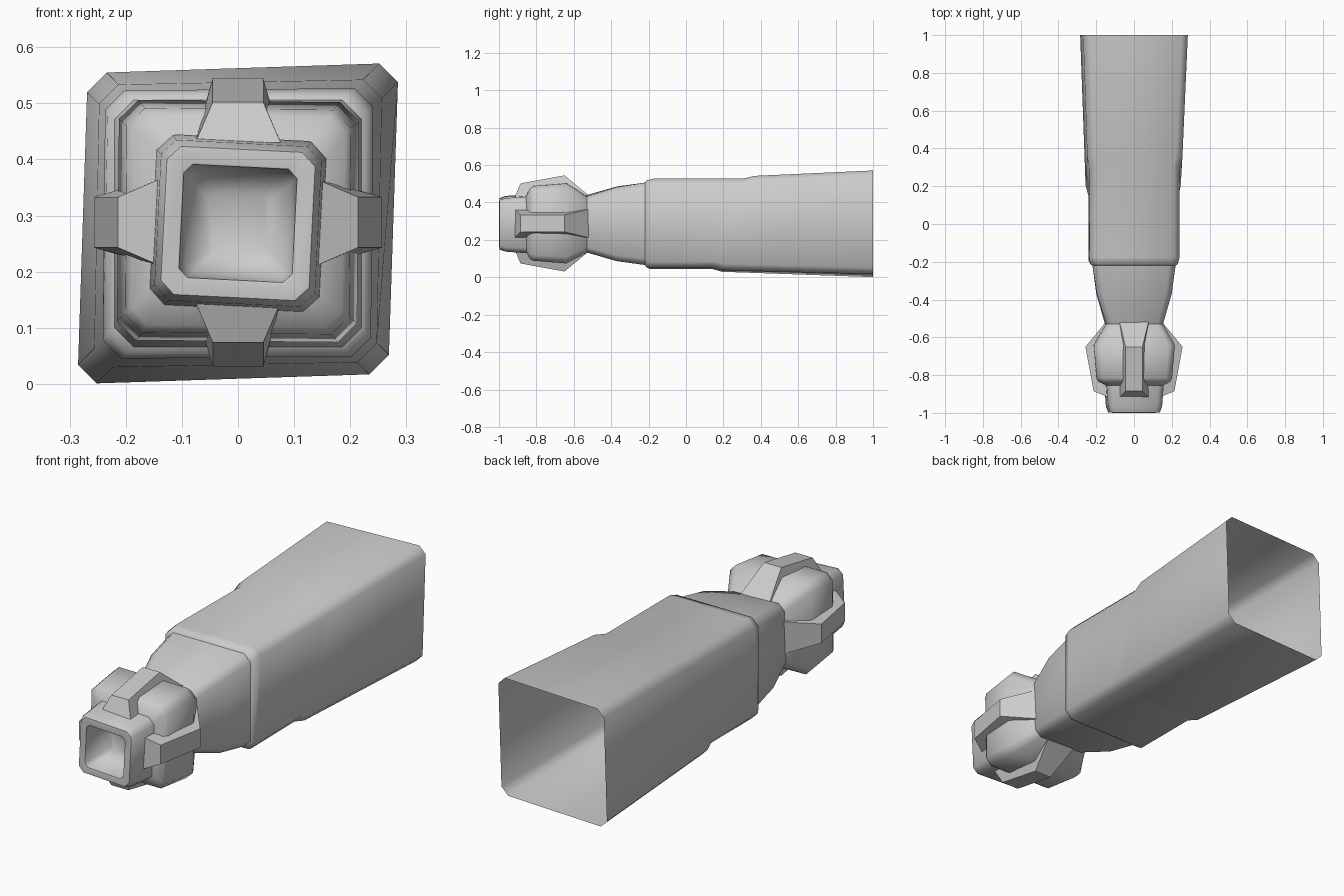
import bpy, bmesh, math
from mathutils import Matrix

if "Cube" in bpy.data.objects:
    bpy.data.objects.remove(bpy.data.objects["Cube"])

CZ = 0.286  # height of the long axis


def section(y, h, c, a=0.0, b=0.0, z=CZ, tilt=0.0):
    """Chamfered square of half size h, skewed by a (x by z) and b (z by x), leaned by tilt."""
    d = h - c
    pts = [(d, -h), (h, -d), (h, d), (d, h), (-d, h), (-h, d), (-h, -d), (-d, -h)]
    return [(x + a * v, y + tilt * v, z + v + b * x) for x, v in pts]


def finish(name, bm, angle):
    me = bpy.data.meshes.new(name)
    bm.to_mesh(me)
    bm.free()
    ob = bpy.data.objects.new(name, me)
    bpy.context.collection.objects.link(ob)
    bpy.ops.object.select_all(action='DESELECT')
    ob.select_set(True)
    bpy.context.view_layer.objects.active = ob
    if angle:
        bpy.ops.object.shade_smooth_by_angle(angle=math.radians(angle))
    return ob


def loft(name, sections, angle=50, cap_end=False):
    """Skin a row of sections, running from front to back."""
    bm = bmesh.new()
    rings = [[bm.verts.new(p) for p in s] for s in sections]
    for r, s in zip(rings, rings[1:]):
        for i in range(8):
            j = (i + 1) % 8
            bm.faces.new((r[i], r[j], s[j], s[i]))
    if cap_end:
        bm.faces.new(rings[-1])
    return finish(name, bm, angle)


# long hollow body: neck, raised collar, straight tube, flared open rear
loft("body", [
    section(-0.53, 0.150, 0.030, 0.03, -0.03),
    section(-0.37, 0.198, 0.032, 0.01, -0.01),
    section(-0.22, 0.220, 0.034),
])
loft("sleeve", [
    section(-0.22, 0.220, 0.034),
    section(-0.212, 0.232, 0.034),
    section(-0.185, 0.239, 0.034, 0.01, 0.01, tilt=0.04),
    section(0.22, 0.238, 0.034, 0.015, 0.015, tilt=0.35),
    section(0.28, 0.252, 0.034, 0.02, 0.02, tilt=0.35),
    section(1.0, 0.277, 0.034, 0.033, 0.033),
])

# nozzle tip with bevelled rim
SKEW = (0.05, -0.05)
loft("tip", [
    section(-0.998, 0.101, 0.016, *SKEW),
    section(-1.0, 0.104, 0.016, *SKEW),
    section(-0.997, 0.132, 0.024, *SKEW),
    section(-0.965, 0.143, 0.026, *SKEW),
    section(-0.84, 0.152, 0.028, *SKEW),
], 50)

# concave recess in the tip
loft("tip_recess", [
    section(-0.998, 0.101, 0.016, *SKEW),
    section(-0.90, 0.090, 0.016, *SKEW),
    section(-0.87, 0.055, 0.014, *SKEW),
], 89, cap_end=True)

# thick block behind the tip
loft("head_block", [
    section(-0.855, 0.148, 0.028, *SKEW, z=0.29),
    section(-0.835, 0.188, 0.030, 0.02, -0.02, z=0.29),
    section(-0.815, 0.200, 0.032, 0.01, -0.01, z=0.29),
    section(-0.64, 0.214, 0.034, 0.01, -0.01, z=0.29),
    section(-0.53, 0.150, 0.030, 0.03, -0.03),
], 50)

# four faceted lugs around the head: (y, radius, half width)
base_f, ridge_f = (-0.915, 0.142, 0.076), (-0.885, 0.214, 0.045)
ridge_b, base_b = (-0.65, 0.257, 0.045), (-0.52, 0.150, 0.076)
for k, name in enumerate(("top_lug", "right_lug", "bottom_lug", "left_lug")):
    bm = bmesh.new()
    L, R = [[bm.verts.new((s * w, y, r)) for y, r, w in (base_f, ridge_f, ridge_b, base_b)]
            for s in (-1, 1)]
    for i in range(4):
        j = (i + 1) % 4
        bm.faces.new((L[i], R[i], R[j], L[j]))
    bm.faces.new(L)
    bm.faces.new(R[::-1])
    bmesh.ops.recalc_face_normals(bm, faces=bm.faces)
    bm.transform(Matrix.Translation((0, 0, CZ + 0.002)) @ Matrix.Rotation(k * math.pi / 2, 4, 'Y'))
    finish(name, bm, 0)
